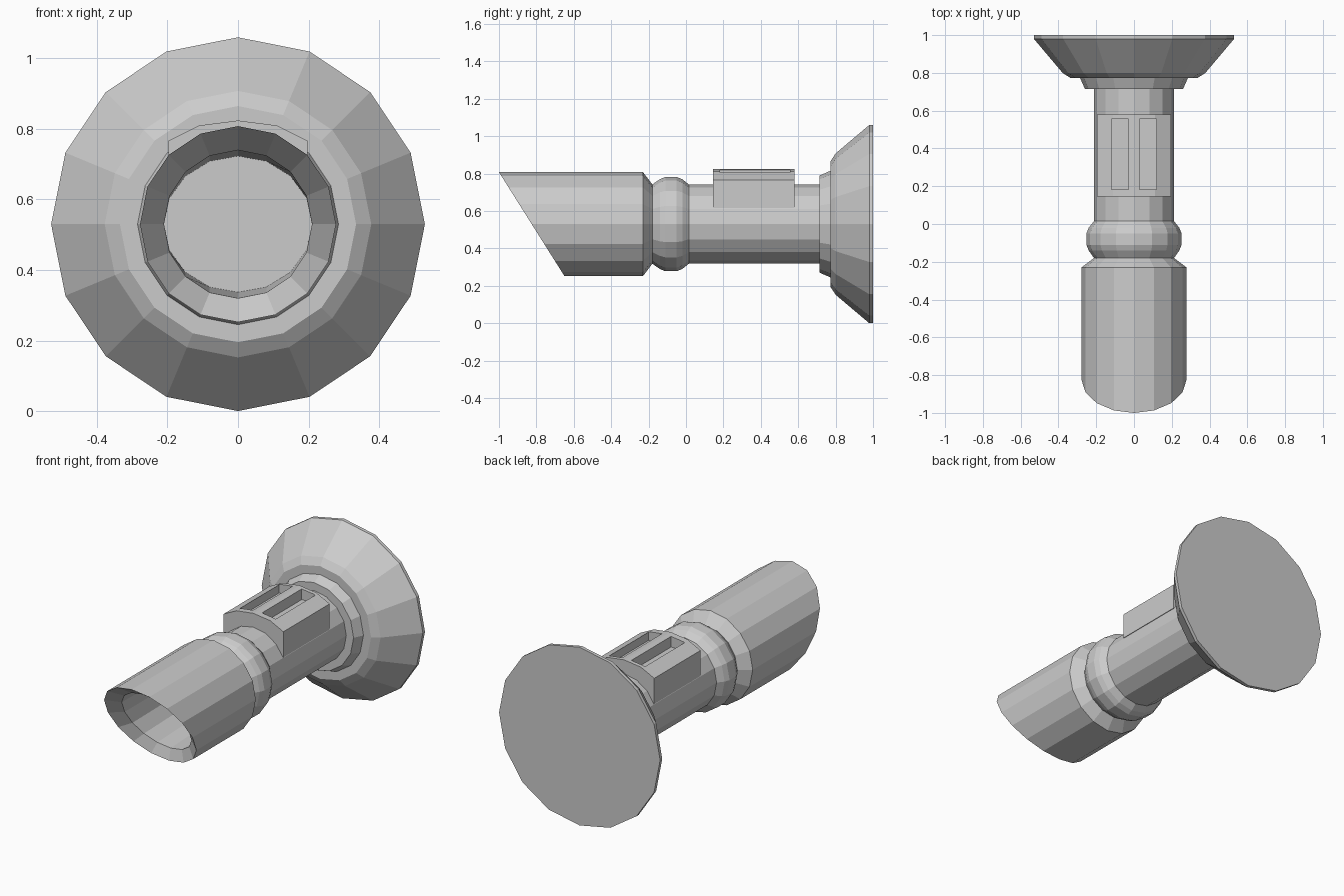
import bpy, math

if "Cube" in bpy.data.objects:
    bpy.data.objects.remove(bpy.data.objects["Cube"])

SIDES = 16
CZ = 0.53          # height of the long axis
SLANT = -0.63      # y change per unit of z on the angled mouth


def make_object(name, verts, faces):
    mesh = bpy.data.meshes.new(name)
    mesh.from_pydata(verts, [], faces)
    mesh.update()
    ob = bpy.data.objects.new(name, mesh)
    bpy.context.collection.objects.link(ob)
    return ob


def lathe(name, rings, cap_start=False, cap_end=False):
    """Rings along y: (y, radius, [slant, z squash])."""
    verts, faces = [], []
    for y, r, *extra in rings:
        slant, squash = extra if extra else (0, 1)
        for i in range(SIDES):
            a = 2 * math.pi * i / SIDES
            x, z = r * math.sin(a), r * squash * math.cos(a)
            verts.append((x, y + slant * z, CZ + z))
    for k in range(len(rings) - 1):
        for i in range(SIDES):
            a, b = k * SIDES + i, k * SIDES + (i + 1) % SIDES
            faces.append((a, b, b + SIDES, a + SIDES))
    if cap_start:
        faces.append(tuple(reversed(range(SIDES))))
    if cap_end:
        n = (len(rings) - 1) * SIDES
        faces.append(tuple(range(n, n + SIDES)))
    return make_object(name, verts, faces)


def prism(name, section, y0, y1):
    """Extrude a clockwise x-z section along y."""
    n = len(section)
    verts = [(x, y, z) for y in (y0, y1) for x, z in section]
    faces = [(i, (i + 1) % n, (i + 1) % n + n, i + n) for i in range(n)]
    faces += [tuple(reversed(range(n))), tuple(range(n, 2 * n))]
    return make_object(name, verts, faces)


# Angled hollow nozzle: bore floor, bore, bevelled mouth, outer wall, shoulder
lathe("nozzle", [(-0.25, 0.21, 0, 0.92), (-0.765, 0.21, SLANT, 1),
                 (-0.825, 0.278, SLANT, 1), (-0.23, 0.278), (-0.18, 0.212)],
      cap_start=True)

# Rounded ring behind the nozzle
lathe("grip_ring", [(-0.18, 0.212), (-0.14, 0.24), (-0.11, 0.252),
                    (-0.05, 0.252), (-0.02, 0.24), (0.015, 0.212)])

# Straight tube and collar
lathe("tube", [(0.015, 0.212), (0.715, 0.212)])
lathe("collar", [(0.715, 0.212), (0.715, 0.26), (0.772, 0.285)])

# Flared base plate
lathe("flange", [(0.772, 0.285), (0.772, 0.335), (0.80, 0.378),
                 (0.98, 0.53), (1.0, 0.53)], cap_end=True)

# Saddle housing on top with two long slots
housing = prism("housing", [(-0.197, 0.615), (-0.197, 0.767), (-0.11, 0.81),
                            (0, 0.824), (0.11, 0.81), (0.197, 0.767),
                            (0.197, 0.615)], 0.145, 0.58)
for side in (-1, 1):
    xa, xb = sorted((side * 0.03, side * 0.118))
    cutter = prism("slot_cutter", [(xa, 0.757), (xa, 0.9), (xb, 0.9), (xb, 0.757)],
                   0.183, 0.556)
    cutter.hide_render = True
    mod = housing.modifiers.new("slot", 'BOOLEAN')
    mod.operation = 'DIFFERENCE'
    mod.solver = 'EXACT'
    mod.object = cutter
    bpy.context.view_layer.objects.active = housing
    bpy.ops.object.modifier_apply(modifier=mod.name)
    bpy.data.objects.remove(cutter)
